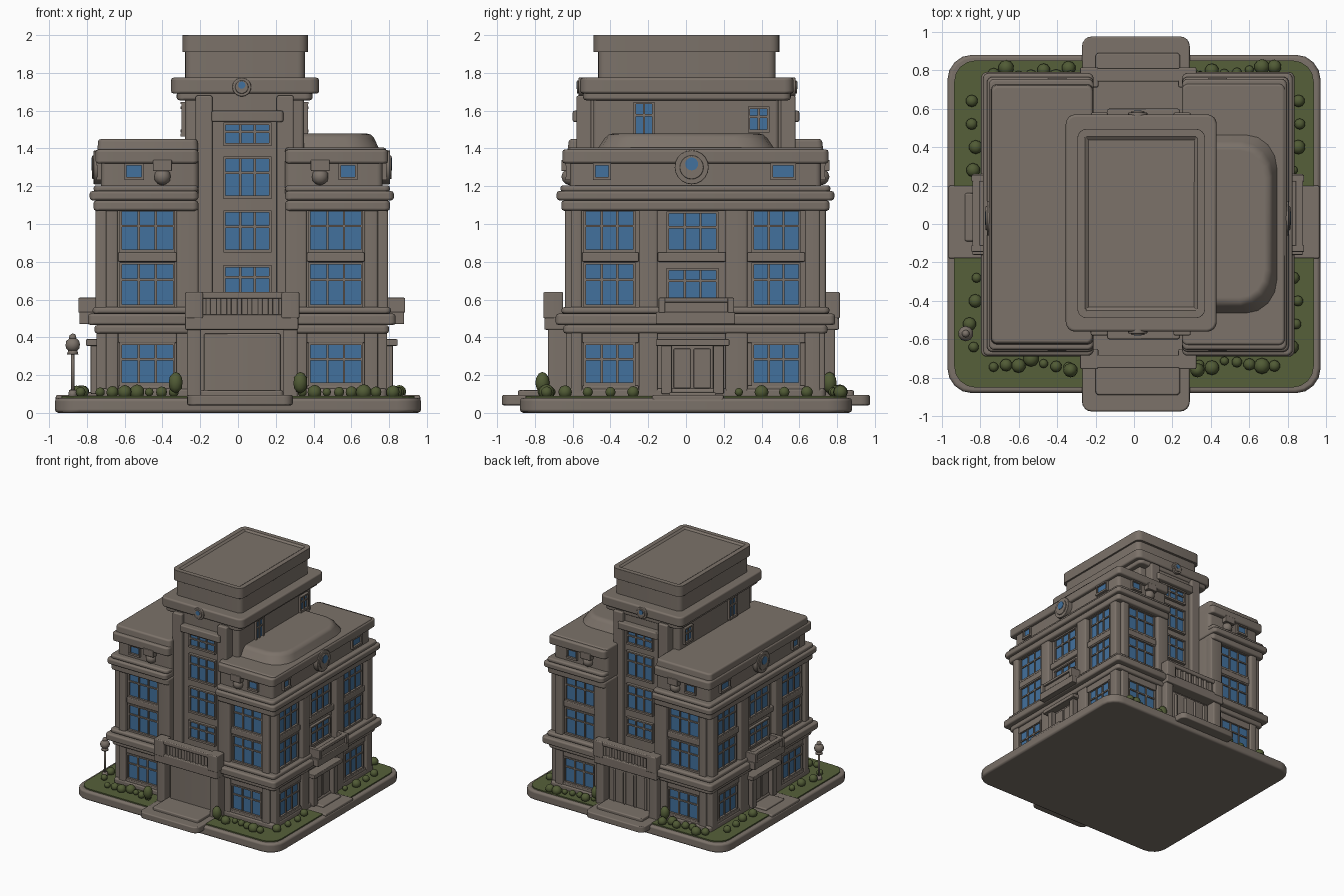
import bpy, bmesh, math, random
from mathutils import Matrix, Vector

if "Cube" in bpy.data.objects:
    bpy.data.objects.remove(bpy.data.objects["Cube"])
random.seed(4)

def material(name, rgb):
    m = bpy.data.materials.new(name)
    m.diffuse_color = (*rgb, 1)
    m.use_nodes = True
    m.node_tree.nodes["Principled BSDF"].inputs["Base Color"].default_value = m.diffuse_color
    return m

STONE = material("taupe stone", (0.20, 0.168, 0.142))
GLASS = material("blue glass", (0.055, 0.165, 0.34))
GRASS = material("lawn green", (0.092, 0.118, 0.042))
LEAF = material("leaf green", (0.082, 0.105, 0.036))
CX, CY = 0.02, 0.05                      # centre of the wings
IN_L, IN_R = -0.21, 0.25                 # inner edges of the two wings
SIDES = ("front", "back", "left", "right")

def box(bm, x0, x1, y0, y1, z0, z1, r=0, taper=1):
    """Axis-aligned block, optional rounded plan corners and tapered top."""
    c = Vector(((x0 + x1) / 2, (y0 + y1) / 2, (z0 + z1) / 2))
    m = Matrix.Translation(c) @ Matrix.Diagonal((abs(x1 - x0), abs(y1 - y0), abs(z1 - z0), 1))
    vs = bmesh.ops.create_cube(bm, size=1, matrix=m)["verts"]
    for v in vs:
        if v.co.z > c.z:
            v.co.x = c.x + (v.co.x - c.x) * taper
            v.co.y = c.y + (v.co.y - c.y) * taper
    if r:
        es = {e for v in vs for e in v.link_edges if abs(e.verts[0].co.z - e.verts[1].co.z) > 1e-3}
        bmesh.ops.bevel(bm, geom=list(es), offset=r, segments=4, profile=0.5, affect='EDGES')

def fbox(bm, side, u0, u1, z0, z1, d0, d1, r=0):
    """Block on a facade: u along the wall, d outward distance from the origin."""
    s = -1 if side in ("front", "left") else 1
    d = sorted((s * d0, s * d1))
    if side in ("front", "back"):
        box(bm, u0, u1, d[0], d[1], z0, z1, r)
    else:
        box(bm, d[0], d[1], u0, u1, z0, z1, r)

def spot(side, u, d, z):
    s = -1 if side in ("front", "left") else 1
    return (u, s * d, z) if side in ("front", "back") else (s * d, u, z)

def disc(bm, side, u, z, d, r, depth):
    rot = Matrix.Rotation(math.pi / 2, 4, 'X' if side in ("front", "back") else 'Y')
    bmesh.ops.create_cone(bm, cap_ends=True, segments=20, radius1=r, radius2=r, depth=depth,
                          matrix=Matrix.Translation(spot(side, u, d, z)) @ rot)

def ball(bm, x, y, z, r, sz=1):
    bmesh.ops.create_icosphere(bm, subdivisions=2, radius=r,
                               matrix=Matrix.Translation((x, y, z)) @ Matrix.Diagonal((1, 1, sz, 1)))

def finish(bm, name, mat, bevel=0.0, smooth=True):
    bmesh.ops.recalc_face_normals(bm, faces=bm.faces[:])
    me = bpy.data.meshes.new(name)
    for f in bm.faces:
        f.smooth = smooth
    bm.to_mesh(me)
    bm.free()
    me.materials.append(mat)
    ob = bpy.data.objects.new(name, me)
    bpy.context.collection.objects.link(ob)
    if bevel:
        b = ob.modifiers.new("soft edges", 'BEVEL')
        b.width, b.segments, b.limit_method = bevel, 2, 'ANGLE'
        b.angle_limit = math.radians(40)
        b.harden_normals = True
    return ob

def D(side, hx, hy):
    return {"front": hy - CY, "back": hy + CY, "right": hx + CX, "left": hx - CX}[side]

# base slab, lawn and paths
bm = bmesh.new()
box(bm, -0.97, 0.97, -0.88, 0.88, 0.0, 0.08, 0.13)
finish(bm, "base_slab", STONE, 0.02)
bm = bmesh.new()
box(bm, -0.935, 0.935, -0.85, 0.85, 0.07, 0.09, 0.11)
finish(bm, "lawn", GRASS, 0, False)
bm = bmesh.new()
for s in (-1, 1):
    box(bm, -0.27, 0.29, s * 0.6, s * 0.975, 0.04, 0.095, 0.05)
    box(bm, -0.20, 0.24, s * 0.6, s * 0.89, 0.06, 0.12, 0.02)
    box(bm, s * 0.6, s * 0.965, -0.18, 0.20, 0.05, 0.095)
    box(bm, s * 0.6, s * 0.88, -0.09, 0.16, 0.05, 0.11)
finish(bm, "paths_and_steps", STONE, 0.01)

# wing storeys: z0, z1, half width x, half depth y
def wings(name, levels, bevel):
    bm = bmesh.new()
    for z0, z1, hx, hy in levels:
        for a, b in ((CX - hx, IN_L), (IN_R, CX + hx)):
            box(bm, a, b, CY - hy, CY + hy, z0, z1, 0.03)
    finish(bm, name, STONE, bevel)

wings("wing_walls", [(0.08, 0.47, 0.74, 0.655), (0.5, 1.1, 0.73, 0.645), (1.15, 1.38, 0.745, 0.665)], 0.005)
wings("wing_bands", [(0.08, 0.13, 0.77, 0.69), (0.42, 0.465, 0.78, 0.70), (0.465, 0.525, 0.815, 0.74),
                     (0.525, 0.56, 0.79, 0.71), (1.07, 1.125, 0.785, 0.71), (1.125, 1.175, 0.805, 0.735),
                     (1.17, 1.205, 0.785, 0.715), (1.32, 1.395, 0.775, 0.705)], 0.015)

# wing roofs: higher left slab, right slab with a low raised hump
bm = bmesh.new()
box(bm, -0.745, IN_L, -0.63, 0.73, 1.36, 1.45, 0.03, 0.985)
box(bm, IN_R, 0.785, -0.63, 0.73, 1.36, 1.405, 0.03)
finish(bm, "wing_roofs", STONE, 0.015)
bm = bmesh.new()
box(bm, 0.10, 0.755, -0.48, 0.48, 1.38, 1.48, 0.15, 0.86)
finish(bm, "roof_hump", STONE, 0.03)

# central tower
bm = bmesh.new()
box(bm, -0.22, 0.29, -0.545, 0.545, 0.08, 1.70, 0.01)
box(bm, -0.28, 0.35, -0.49, 0.49, 1.15, 1.70, 0.02)
for s in (-1, 1):
    for a, b in ((-0.225, -0.135), (0.205, 0.295)):
        box(bm, a, b, s * 0.5, s * 0.58, 0.4, 1.68)
    box(bm, -0.14, 0.24, s * 0.5, s * 0.60, 1.54, 1.60, 0.015)
finish(bm, "tower_shaft", STONE, 0.01)
bm = bmesh.new()
box(bm, -0.325, 0.395, -0.545, 0.555, 1.655, 1.70, 0.04)
box(bm, -0.355, 0.43, -0.56, 0.57, 1.69, 1.775, 0.05)
box(bm, -0.28, 0.355, -0.465, 0.475, 1.76, 1.94, 0.04)
finish(bm, "tower_cornice", STONE, 0.015)
bm = bmesh.new()
box(bm, -0.295, 0.37, -0.49, 0.495, 1.91, 2.0, 0.05)
top = max(bm.faces, key=lambda f: f.calc_center_median().z)
for inset in (0.04, 0.018):               # raised rim around a sunken roof panel
    bmesh.ops.inset_region(bm, faces=[top], thickness=inset)
    for e in top.edges:
        e.smooth = False
for v in top.verts:
    v.co.z -= 0.013
finish(bm, "tower_cap", STONE, 0.012)

# pilasters and spandrels on the wings, kept shallow so they clear the corner windows
bm = bmesh.new()
for side in SIDES:
    if side in ("front", "back"):
        piers = ((-0.70, -0.635), (-0.325, IN_L), (IN_R, 0.365), (0.67, 0.74))
        bays = ((-0.635, -0.325), (0.365, 0.67))
    else:
        piers = ((-0.61, -0.55), (-0.25, -0.15), (0.21, 0.325), (0.63, 0.71))
        bays = ((-0.55, -0.25), (-0.15, 0.21), (0.325, 0.63))
    wall = D(side, 0.70, 0.62)
    for a, b in piers:
        fbox(bm, side, a, b, 0.52, 1.10, wall, D(side, 0.775, 0.69), 0.012)
        fbox(bm, side, a, b, 0.1, 0.45, wall, D(side, 0.77, 0.685), 0.008)
    for a, b in bays:
        fbox(bm, side, a, b, 0.80, 0.85, wall, D(side, 0.755, 0.67))
        if not (a < 0 < b):
            fbox(bm, side, a, b, 0.1, 0.145, wall, D(side, 0.765, 0.68))
            fbox(bm, side, a, b, 0.37, 0.43, wall, D(side, 0.76, 0.675))
finish(bm, "pilasters", STONE, 0.007)

# windows: glass plates with stone frames and bars
frames, glass = bmesh.new(), bmesh.new()
def window(side, u0, u1, z0, z1, d, cols=3, transom=True):
    fbox(glass, side, u0, u1, z0, z1, d - 0.003, d + 0.006)
    t, o = 0.012, d + 0.02
    for a, b in ((u0 - t, u0), (u1, u1 + t)):
        fbox(frames, side, a, b, z0 - t, z1 + t, d - 0.01, o)
    for a, b in ((z0 - t * 1.4, z0), (z1, z1 + t)):
        fbox(frames, side, u0 - t, u1 + t, a, b, d - 0.01, o + 0.004)
    for i in range(1, cols):
        u = u0 + (u1 - u0) * i / cols
        fbox(frames, side, u - 0.006, u + 0.006, z0, z1, d, d + 0.016)
    if transom:
        z = z0 + (z1 - z0) * 0.62
        fbox(frames, side, u0, u1, z - 0.006, z + 0.006, d, d + 0.016)

for side in SIDES:
    ends = side in ("front", "back")
    cols = ((-0.615, -0.345), (0.385, 0.65)) if ends else ((-0.53, -0.28), (0.36, 0.595))
    for a, b in cols:
        window(side, a, b, 0.16, 0.36, D(side, 0.74, 0.655))
        for z0, z1 in ((0.575, 0.785), (0.865, 1.065)):
            window(side, a, b, z0, z1, D(side, 0.73, 0.645))
    small = ((-0.59, -0.51), (0.545, 0.62)) if ends else ((-0.48, -0.41), (0.46, 0.57))
    for a, b in small:
        window(side, a, b, 1.25, 1.31, D(side, 0.745, 0.665), 1, False)
    if ends:                                            # tower bay
        for z0, z1 in ((0.635, 0.77), (0.865, 1.06), (1.15, 1.345), (1.43, 1.525)):
            window(side, -0.065, 0.165, z0, z1, 0.547)
    else:                                               # side middle bay, tower flank
        for z0, z1 in ((0.61, 0.755), (0.865, 1.055)):
            window(side, -0.09, 0.16, z0, z1, D(side, 0.73, 0.645))
        d = 0.35 if side == "right" else 0.28
        window(side, -0.265, -0.18, 1.48, 1.635, d, 2)
        window(side, 0.34, 0.43, 1.50, 1.61, d, 2)
finish(frames, "window_frames", STONE, 0, False)
finish(glass, "window_glass", GLASS, 0, False)

# front and back porches with balustrade and big door
bm = bmesh.new()
for side, d in (("front", 0.75), ("back", 0.81)):
    fbox(bm, side, -0.22, 0.27, 0.08, 0.5, 0.5, d - 0.10)
    for a, b in ((-0.27, -0.195), (0.24, 0.315)):
        fbox(bm, side, a, b, 0.08, 0.5, 0.5, d - 0.02, 0.01)
        fbox(bm, side, a - 0.01, b + 0.01, 0.5, 0.64, d - 0.1, d + 0.005, 0.01)
    fbox(bm, side, -0.28, 0.32, 0.44, 0.52, 0.5, d)
    fbox(bm, side, -0.28, 0.32, 0.605, 0.64, d - 0.07, d)
    fbox(bm, side, -0.25, 0.30, 0.5, 0.63, d - 0.06, d - 0.025)
    for i in range(8):
        u = -0.17 + i * 0.055
        fbox(bm, side, u, u + 0.025, 0.51, 0.62, d - 0.05, d - 0.012)
    fbox(bm, side, -0.18, 0.225, 0.11, 0.42, 0.5, d - 0.075, 0.01)
    if side == "back":
        for a in (-0.14, -0.04, 0.06, 0.16):
            fbox(bm, side, a, a + 0.02, 0.12, 0.40, 0.5, d - 0.06)
finish(bm, "end_porches", STONE, 0.008)

# side doors with lintels and balconies
bm = bmesh.new()
for side in ("left", "right"):
    d = D(side, 0.74, 0)
    for a, b in ((-0.13, -0.075), (0.145, 0.20)):
        fbox(bm, side, a, b, 0.1, 0.36, 0.5, d + 0.06)
    fbox(bm, side, -0.16, 0.23, 0.355, 0.39, 0.5, d + 0.085)
    fbox(bm, side, -0.075, 0.145, 0.1, 0.36, 0.5, d + 0.02)
    for a in (-0.065, 0.04):
        fbox(bm, side, a, a + 0.09, 0.13, 0.34, 0.5, d + 0.03)
    fbox(bm, side, -0.16, 0.26, 0.47, 0.535, 0.5, d + 0.12)
    fbox(bm, side, -0.14, 0.25, 0.585, 0.61, d + 0.08, d + 0.12)
    fbox(bm, side, -0.13, 0.24, 0.53, 0.59, d + 0.085, d + 0.105)
    for a in (-0.145, 0.22):
        fbox(bm, side, a, a + 0.035, 0.53, 0.61, d, d + 0.125)
finish(bm, "side_doors_and_balconies", STONE, 0.006)

# round medallions and hanging corner ornaments
bm, gl = bmesh.new(), bmesh.new()
for side, u, z, d, r in (("left", 0.03, 1.30, 0.74, 0.09), ("right", 0.03, 1.30, 0.78, 0.09),
                         ("front", 0.02, 1.725, 0.545, 0.05), ("back", 0.02, 1.725, 0.555, 0.05)):
    disc(bm, side, u, z, d, r, 0.05)
    disc(bm, side, u, z, d + 0.008, r * 0.7, 0.05)
    disc(gl, side, u, z + r * 0.2, d + 0.032, r * 0.38, 0.008)
for side in ("front", "back"):
    d = D(side, 0, 0.665)
    for u in (-0.40, 0.435):
        x, y, z = spot(side, u, d, 1.25)
        ball(bm, x, y, z, 0.045)
        fbox(bm, side, u - 0.05, u + 0.05, 1.28, 1.34, d - 0.05, d + 0.045)
finish(bm, "stone_medallions", STONE, 0.006)
finish(gl, "medallion_glass", GLASS, 0, False)

# street lamp
bm = bmesh.new()
for z0, z1, r in ((0.08, 0.12, 0.025), (0.1, 0.34, 0.01), (0.31, 0.33, 0.03)):
    bmesh.ops.create_cone(bm, cap_ends=True, segments=12, radius1=r, radius2=r * 0.8, depth=z1 - z0,
                          matrix=Matrix.Translation((-0.875, -0.57, (z0 + z1) / 2)))
ball(bm, -0.875, -0.57, 0.36, 0.04)
ball(bm, -0.875, -0.57, 0.40, 0.02)
finish(bm, "street_lamp", STONE)

# bushes around the foot of the walls
bm = bmesh.new()
for sx in (-1, 1):
    for sy in (-1, 1):
        for i in range(7):
            r = random.uniform(0.022, 0.042)
            ball(bm, sx * (0.34 + i * 0.065), sy * (0.72 if sy < 0 else 0.79) + random.uniform(-.03, .03), 0.11, r)
        for i in range(4):
            r = random.uniform(0.022, 0.038)
            ball(bm, sx * 0.84 + random.uniform(-.025, .025), sy * (0.28 + i * 0.12), 0.11, r)
        ball(bm, sx * 0.33, sy * 0.76, 0.16, 0.038, 1.5)
finish(bm, "bushes", LEAF)
